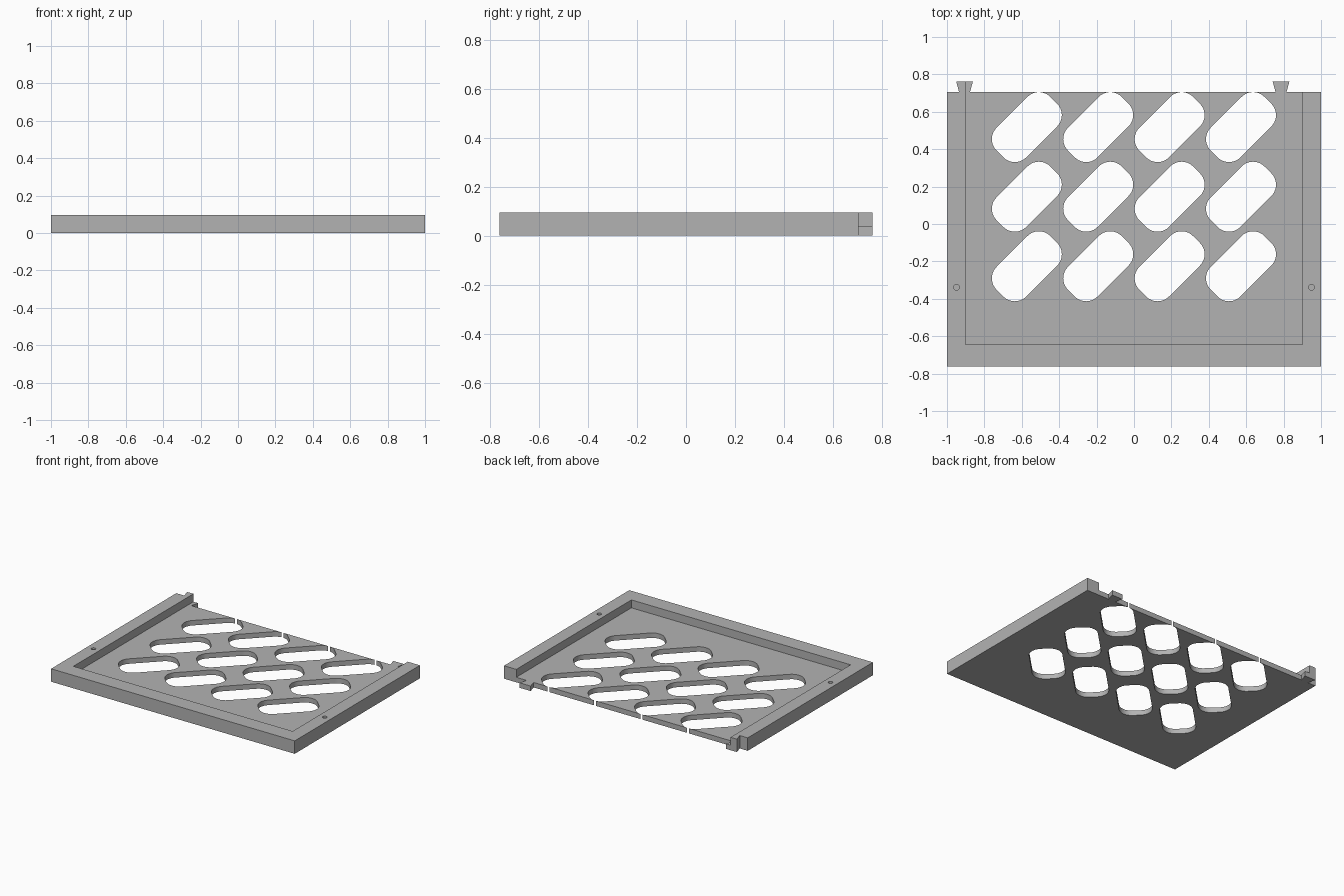
import bpy
import bmesh
from math import cos, sin, pi
from mathutils import Matrix, Vector

if "Cube" in bpy.data.objects:
    bpy.data.objects.remove(bpy.data.objects["Cube"], do_unlink=True)

HEIGHT, FLOOR = 0.096, 0.037
FRONT, BACK, TAB_END = -0.763, 0.7045, 0.763

grey = bpy.data.materials.new("plain grey")
grey.use_nodes = True
colour = (0.45, 0.45, 0.45, 1)
grey.diffuse_color = colour
grey.node_tree.nodes["Principled BSDF"].inputs["Base Color"].default_value = colour


def add_prism(bm, outline, z0, z1):
    """Extrude a counter-clockwise outline from z0 up to z1."""
    low = [bm.verts.new((x, y, z0)) for x, y in outline]
    high = [bm.verts.new((x, y, z1)) for x, y in outline]
    bm.faces.new(low[::-1])
    bm.faces.new(high)
    n = len(outline)
    for i in range(n):
        j = (i + 1) % n
        bm.faces.new((low[i], low[j], high[j], high[i]))


def make_object(name, prisms):
    bm = bmesh.new()
    for outline, z0, z1 in prisms:
        add_prism(bm, outline, z0, z1)
    mesh = bpy.data.meshes.new(name)
    bm.to_mesh(mesh)
    bm.free()
    mesh.materials.append(grey)
    obj = bpy.data.objects.new(name, mesh)
    bpy.context.collection.objects.link(obj)
    return obj


def rectangle(x0, x1, y0, y1):
    return [(x0, y0), (x1, y0), (x1, y1), (x0, y1)]


def circle(cx, cy, r, n=24):
    return [(cx + r * cos(2 * pi * i / n), cy + r * sin(2 * pi * i / n)) for i in range(n)]


def slot(cx, cy, a=0.203, b=0.112, r=0.086, steps=10):
    """Rounded rectangle turned 45 degrees."""
    turn = Matrix.Rotation(pi / 4, 2)
    points = []
    for q, (sx, sy) in enumerate([(1, 1), (-1, 1), (-1, -1), (1, -1)]):
        for i in range(steps + 1):
            t = (q + i / steps) * pi / 2
            p = turn @ Vector((sx * (a - r) + r * cos(t), sy * (b - r) + r * sin(t)))
            points.append((cx + p.x, cy + p.y))
    return points


def dovetail(cx):
    """Tab on the back edge, listed from +x to -x."""
    return [(cx + 0.029, BACK), (cx + 0.045, TAB_END),
            (cx - 0.045, TAB_END), (cx - 0.029, BACK)]


# Tray block with both dovetail tabs in its outline
outline = ([(-1, FRONT), (1, FRONT), (1, BACK)]
           + dovetail(0.786) + dovetail(-0.906) + [(-1, BACK)])
tray = make_object("tray", [(outline, 0, HEIGHT)])

# Pocket open at the back, which also lowers the tabs inside the rim
pocket = make_object("pocket_cutter", [(rectangle(-0.9, 0.9, -0.645, 1), FLOOR, 0.3)])

# Diagonal slots through the floor and blind pin holes in the side rims
slots = [(slot(-0.573 + 0.3817 * c, 0.518 - 0.372 * r), -0.1, 0.2)
         for r in range(3) for c in range(4)]
holes = [(circle(x, -0.338, 0.016), 0.04, 0.2) for x in (-0.949, 0.949)]
openings = make_object("opening_cutter", slots + holes)

cutters = [pocket, openings]
for cutter in cutters:
    cutter.hide_render = True
    mod = tray.modifiers.new(cutter.name, "BOOLEAN")
    mod.operation = "DIFFERENCE"
    mod.solver = "EXACT"
    mod.object = cutter

# Apply the cuts and remove the cutters
bpy.context.view_layer.objects.active = tray
tray.select_set(True)
for mod in list(tray.modifiers):
    bpy.ops.object.modifier_apply(modifier=mod.name)
for cutter in cutters:
    bpy.data.objects.remove(cutter, do_unlink=True)
bpy.ops.object.shade_smooth_by_angle(angle=pi / 6)
